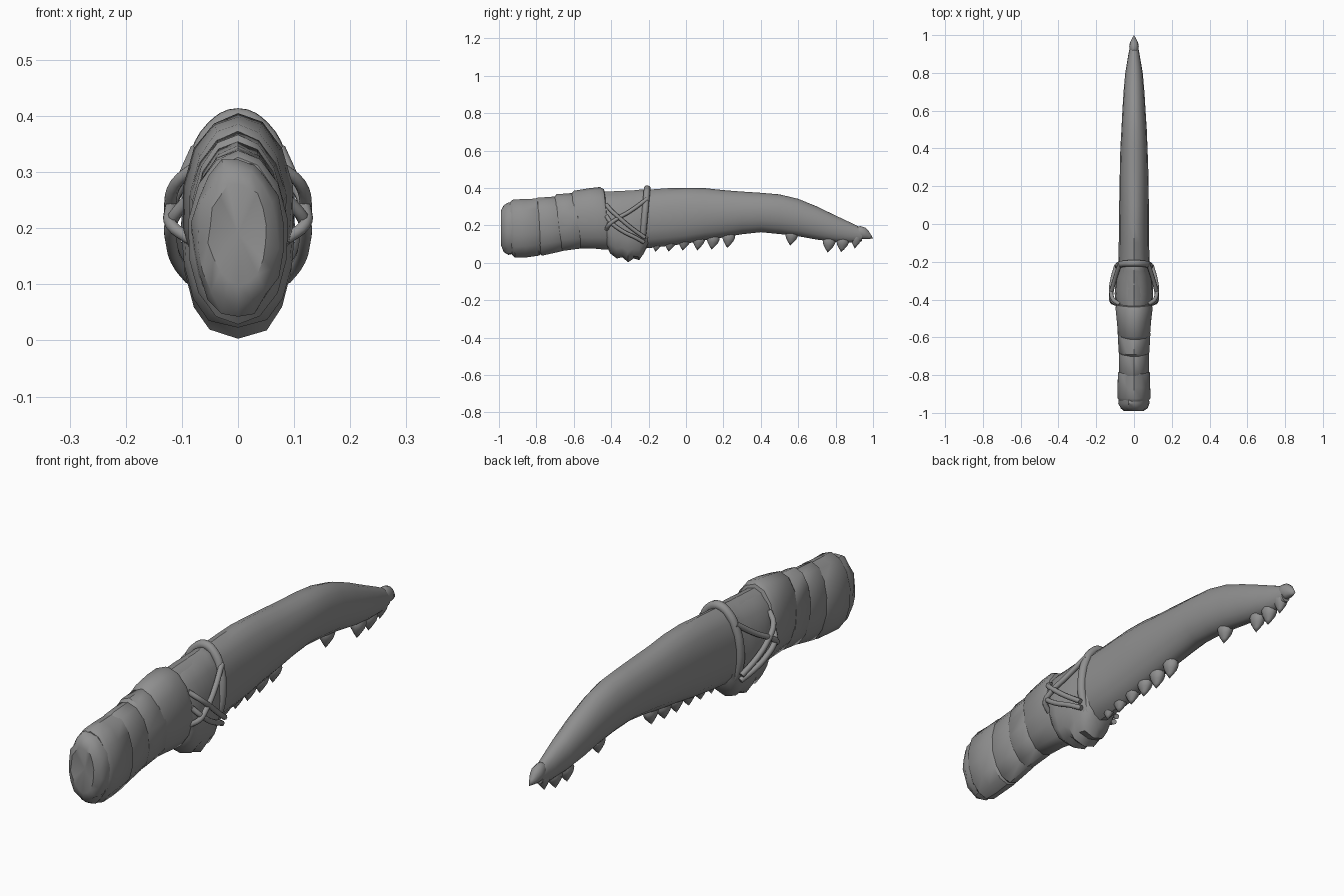
import bpy, bmesh, math, random
from mathutils import Vector

random.seed(4)
if "Cube" in bpy.data.objects:
    bpy.data.objects.remove(bpy.data.objects["Cube"])

grey = bpy.data.materials.new("bone_grey")
grey.use_nodes = True
COLOUR = (0.28, 0.28, 0.28, 1)
grey.diffuse_color = COLOUR
grey.node_tree.nodes["Principled BSDF"].inputs["Base Color"].default_value = COLOUR


def finish(name, bm, angle=40):
    bmesh.ops.recalc_face_normals(bm, faces=bm.faces)
    mesh = bpy.data.meshes.new(name)
    bm.to_mesh(mesh)
    bm.free()
    mesh.materials.append(grey)
    ob = bpy.data.objects.new(name, mesh)
    bpy.context.collection.objects.link(ob)
    bpy.ops.object.select_all(action='DESELECT')
    ob.select_set(True)
    bpy.context.view_layer.objects.active = ob
    bpy.ops.object.shade_smooth_by_angle(angle=math.radians(angle))
    return ob


def loft(name, stations, sides=14, shear=0.0, rough=0.0, boxy=1.0, end_dent=0.0):
    """Oval rings along y; each station is (y, bottom, top, half width)."""
    bm = bmesh.new()
    rings = []
    for y, low, high, half in stations:
        mid, tall = (low + high) / 2, (high - low) / 2
        ring = []
        for i in range(sides):
            a = math.tau * i / sides + math.pi / 2
            c, s = math.cos(a), math.sin(a)
            if s < 0:
                c = math.copysign(abs(c) ** boxy, c)
            k = 1 + random.uniform(-rough, rough)
            z = mid + tall * s * k
            ring.append(bm.verts.new((half * c * k, y - shear * (z - 0.2), z)))
        rings.append(ring)
    for a, b in zip(rings, rings[1:]):
        for i in range(sides):
            j = (i + 1) % sides
            bm.faces.new((a[i], a[j], b[j], b[i]))
    # close both ends with a fan
    for ring, dent in ((rings[0], end_dent), (rings[-1], 0)):
        centre = sum((v.co for v in ring), Vector()) / sides
        hub = bm.verts.new(centre + Vector((0, dent, 0)))
        for i in range(sides):
            bm.faces.new((ring[i], ring[(i + 1) % sides], hub))
    return finish(name, bm)


def tooth(name, base, tip, radius, flat=0.8, sides=10):
    """Teardrop spike from base to tip, narrowed along x."""
    bm = bmesh.new()
    base, tip = Vector(base), Vector(tip)
    axis = tip - base
    side = Vector((1, 0, 0))
    across = axis.normalized().cross(side)
    rings = []
    for t, r in ((0.05, 0.5), (0.2, 0.85), (0.42, 1.0), (0.62, 0.82), (0.82, 0.42)):
        rings.append([bm.verts.new(base + axis * t
                      + side * (math.cos(math.tau * i / sides) * r * radius * flat)
                      + across * (math.sin(math.tau * i / sides) * r * radius))
                      for i in range(sides)])
    for a, b in zip(rings, rings[1:]):
        for i in range(sides):
            j = (i + 1) % sides
            bm.faces.new((a[i], a[j], b[j], b[i]))
    for ring, point in ((rings[0], base), (rings[-1], tip)):
        hub = bm.verts.new(point)
        for i in range(sides):
            bm.faces.new((ring[i], ring[(i + 1) % sides], hub))
    finish(name, bm, 60)


def cord(name, points, radius, closed=False):
    curve = bpy.data.curves.new(name, 'CURVE')
    curve.dimensions = '3D'
    curve.bevel_depth = radius
    curve.bevel_resolution = 2
    curve.resolution_u = 4
    curve.use_fill_caps = True
    spline = curve.splines.new('BEZIER')
    spline.bezier_points.add(len(points) - 1)
    for p, co in zip(spline.bezier_points, points):
        p.co = co
        p.handle_left_type = p.handle_right_type = 'AUTO'
    spline.use_cyclic_u = closed
    curve.materials.append(grey)
    ob = bpy.data.objects.new(name, curve)
    bpy.context.collection.objects.link(ob)


# Curved jaw blade
loft("jaw_bone", [
    (-0.46, 0.09, 0.38, 0.08), (-0.2, 0.08, 0.39, 0.083), (-0.1, 0.09, 0.397, 0.08),
    (0.0, 0.102, 0.402, 0.08), (0.1, 0.12, 0.398, 0.078), (0.2, 0.135, 0.39, 0.077),
    (0.3, 0.152, 0.382, 0.075), (0.4, 0.163, 0.375, 0.072), (0.5, 0.155, 0.367, 0.067),
    (0.6, 0.143, 0.342, 0.061), (0.7, 0.125, 0.3, 0.055), (0.8, 0.112, 0.253, 0.046),
    (0.88, 0.108, 0.215, 0.033), (0.94, 0.115, 0.185, 0.022)], sides=16, rough=0.012)

# Front tip spike
tooth("tip_tooth", (0, 0.9, 0.182), (0, 1.0, 0.13), 0.034, 0.75)

# Row of lower teeth: position along the jaw, tip height
for n, (y, z) in enumerate([(-0.155, 0.058), (-0.085, 0.06), (-0.01, 0.065), (0.068, 0.067),
                            (0.145, 0.07), (0.228, 0.08), (0.565, 0.092),
                            (0.765, 0.055), (0.838, 0.057), (0.91, 0.077)]):
    size = 0.036 if 0 < n < 9 else 0.032
    tooth("lower_tooth_%d" % (n + 1), (0, y + 0.006, z + 0.1), (0, y - 0.008, z), size)

# Overlapping grip wraps, front to back
wraps = [
    [(-0.935, 0.045, 0.325, 0.08), (-0.92, 0.027, 0.338, 0.09), (-0.86, 0.03, 0.34, 0.088),
     (-0.79, 0.038, 0.343, 0.087), (-0.775, 0.06, 0.32, 0.075)],
    [(-0.8, 0.05, 0.335, 0.074), (-0.785, 0.04, 0.346, 0.081), (-0.68, 0.06, 0.356, 0.08),
     (-0.66, 0.08, 0.34, 0.07)],
    [(-0.69, 0.075, 0.35, 0.073), (-0.675, 0.064, 0.366, 0.083), (-0.575, 0.076, 0.373, 0.088),
     (-0.56, 0.09, 0.36, 0.075)],
    [(-0.595, 0.09, 0.37, 0.08), (-0.58, 0.078, 0.386, 0.087), (-0.5, 0.074, 0.4, 0.094),
     (-0.44, 0.068, 0.405, 0.1), (-0.42, 0.075, 0.395, 0.095), (-0.415, 0.1, 0.37, 0.08)],
]
for n, rows in enumerate(wraps):
    loft("grip_wrap_%d" % (n + 1), rows, shear=0.1 if n else 0.03, rough=0.012)

# Worn butt of the grip
loft("grip_butt", [
    (-0.99, 0.1, 0.28, 0.052), (-0.975, 0.062, 0.31, 0.072), (-0.95, 0.045, 0.325, 0.081),
    (-0.915, 0.045, 0.325, 0.08)], sides=18, rough=0.05, end_dent=0.015)

# Bulging cloth between the grip and the ring, sagging below
loft("binding_cloth", [
    (-0.43, 0.1, 0.375, 0.09), (-0.405, 0.05, 0.38, 0.099), (-0.37, 0.022, 0.382, 0.102),
    (-0.34, 0.03, 0.384, 0.1), (-0.31, 0.004, 0.386, 0.1), (-0.28, 0.022, 0.388, 0.096),
    (-0.25, 0.016, 0.39, 0.09), (-0.225, 0.05, 0.392, 0.086), (-0.2, 0.1, 0.385, 0.078)],
    sides=16, boxy=0.7, rough=0.006)

# Ring tied around the jaw, leaning slightly
ring = []
for i in range(12):
    a = math.tau * i / 12
    z = 0.235 + 0.162 * math.sin(a)
    ring.append((0.084 * math.cos(a), -0.222 + 0.09 * (z - 0.235), z))
cord("binding_ring", ring, 0.018, True)

# Crossed cords on both sides
for side, label in ((1, "left"), (-1, "right")):
    paths = {
        "upper": [(0.075, -0.21, 0.34), (0.104, -0.3, 0.275), (0.12, -0.37, 0.235),
                  (0.118, -0.41, 0.205), (0.085, -0.425, 0.18)],
        "lower": [(0.075, -0.425, 0.31), (0.11, -0.4, 0.28), (0.121, -0.35, 0.235),
                  (0.114, -0.29, 0.185), (0.094, -0.22, 0.135)],
        "short": [(0.09, -0.425, 0.25), (0.117, -0.4, 0.215), (0.118, -0.34, 0.17),
                  (0.105, -0.27, 0.135), (0.085, -0.225, 0.11)],
    }
    for kind, pts in paths.items():
        cord("%s_%s_cord" % (label, kind), [(side * x, y, z) for x, y, z in pts], 0.011)
